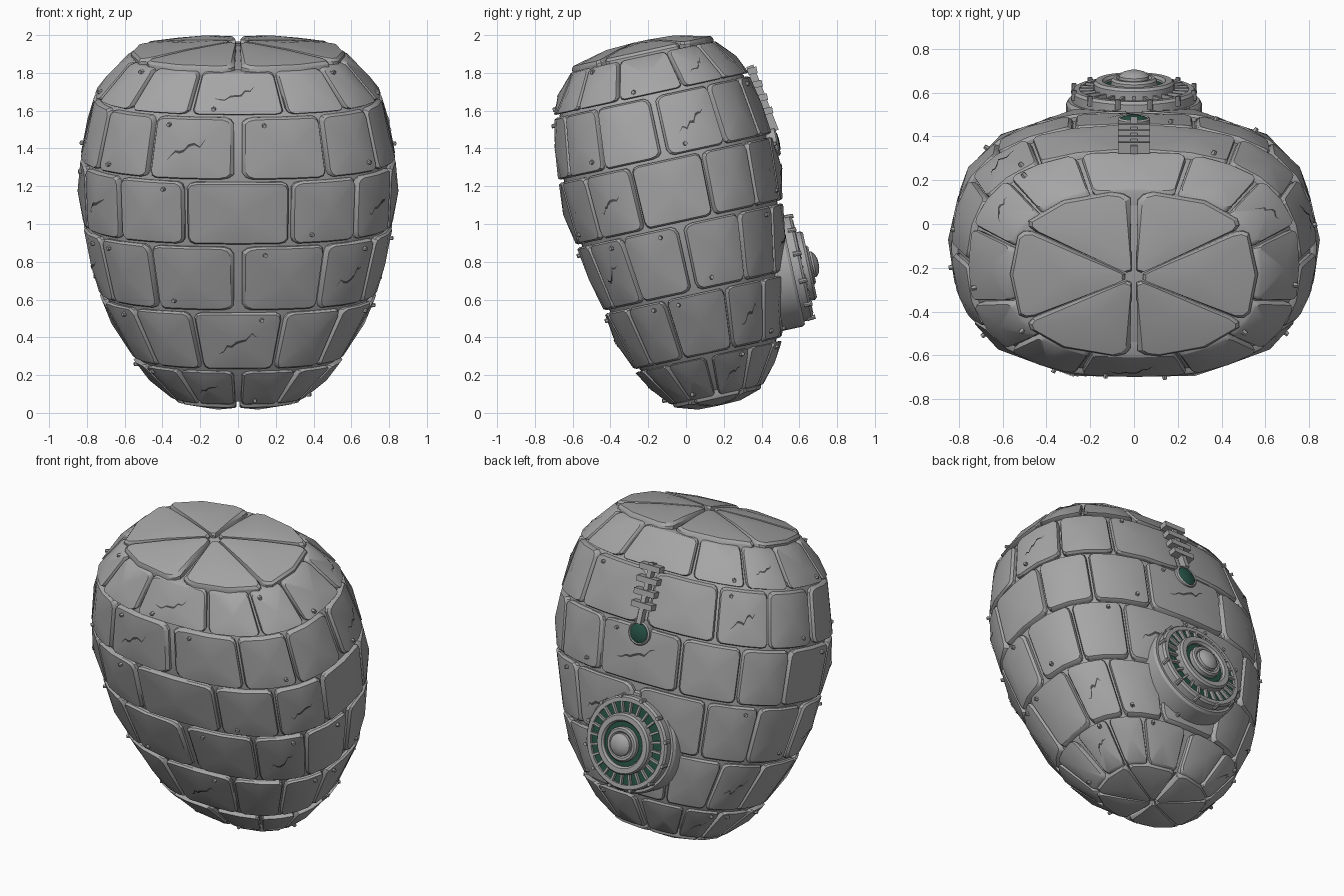
import bpy, bmesh, math, random
from mathutils import Vector, Matrix

random.seed(4)
if "Cube" in bpy.data.objects:
    bpy.data.objects.remove(bpy.data.objects["Cube"])

TILT = math.radians(12.3)
CENTRE = 0.18
COUNT = 12
# Body joints: height along the axis, half width, half depth
JOINTS = [(.05, .36, .25), (.275, .56, .40), (.613, .735, .49), (.985, .82, .56),
          (1.34, .835, .58), (1.68, .76, .53), (1.9, .58, .39)]


def material(name, colour):
    m = bpy.data.materials.new(name)
    m.use_nodes = True
    m.diffuse_color = (*colour, 1)
    m.node_tree.nodes["Principled BSDF"].inputs["Base Color"].default_value = (*colour, 1)
    return m


STONE = material("grey stone", (.38, .38, .38))
CRACK = material("dark crack", (.07, .07, .07))
GREEN = material("deep green", (.02, .085, .06))


def finish(bm, name, mat, angle=30):
    """Turn a bmesh into a smooth shaded object leaning forward."""
    bmesh.ops.recalc_face_normals(bm, faces=bm.faces)
    mesh = bpy.data.meshes.new(name)
    bm.to_mesh(mesh)
    bm.free()
    mesh.materials.append(mat)
    ob = bpy.data.objects.new(name, mesh)
    bpy.context.collection.objects.link(ob)
    ob.rotation_euler.x = TILT
    bpy.ops.object.select_all(action="DESELECT")
    ob.select_set(True)
    bpy.context.view_layer.objects.active = ob
    bpy.ops.object.shade_smooth_by_angle(angle=math.radians(angle))


def oval(t, a, b, h):
    """Point on a squarish oval, t running from the front towards +x."""
    s, c = math.sin(t), math.cos(t)
    return Vector((a * math.copysign(abs(s) ** .8, s),
                   CENTRE - b * math.copysign(abs(c) ** .8, c), h))


def wall_map(row, t0, t1):
    (h0, a0, b0), (h1, a1, b1) = JOINTS[row], JOINTS[row + 1]
    gap_t, gap_h = .009 / ((a0 + a1) / 2), .008

    def place(u, v, lift):
        f = (v + 1) / 2
        t = t0 + gap_t + (t1 - t0 - 2 * gap_t) * (u + 1) / 2
        a, b = a0 + (a1 - a0) * f, b0 + (b1 - b0) * f
        return oval(t, a + lift, b + lift, h0 + gap_h + (h1 - h0 - 2 * gap_h) * f)
    return place


def cap_map(joint, pole, t0, t1):
    h, a, b = joint
    side = 1 if pole > 1 else -1

    def place(u, v, lift):
        s = .07 + .89 * (v + 1) / 2
        t = (t0 + t1) / 2 + (t1 - t0) / 2 * u * (1 - .022 / s)
        return oval(t, a * s, b * s, pole + (h - pole) * s ** 1.6 + side * lift)
    return place


QUARTER = [(1, 0), (1, .78), (.95, .93), (.84, 1)]
OUTLINE = [p for i in range(4) for p in
           [[(x, y), (-y, x), (-x, -y), (y, -x)][i] for x, y in QUARTER]]


def add_block(bm, place, bulge):
    """Chamfered stone with a raised centre."""
    rings = [[bm.verts.new(place(u * k, v * k, d)) for u, v in OUTLINE]
             for k, d in ((1, -.07), (1, -.014), (.95, .0))]
    n = len(OUTLINE)
    for lo, hi in zip(rings, rings[1:]):
        for i in range(n):
            bm.faces.new((lo[i], lo[(i + 1) % n], hi[(i + 1) % n], hi[i]))
    top = bm.verts.new(place(0, 0, bulge))
    for i in range(n):
        bm.faces.new((rings[2][i], rings[2][(i + 1) % n], top))


def on_block(place, u, v, bulge, lift):
    """Point on the raised face of a stone, pushed out by lift."""
    m = max(abs(u), abs(v), .001)
    return place(0, 0, bulge + lift).lerp(place(u / m * .95, v / m * .95, lift), m)


def add_crack(bm, place, bulge):
    """Jagged thin strip running diagonally over a stone."""
    steps, prev = 9, None
    for i in range(steps):
        u = -.55 + 1.0 * i / (steps - 1)
        v = u * .6 + random.uniform(-.13, .13)
        w = .05 * math.sin(math.pi * (i + .4) / steps)
        pair = [bm.verts.new(on_block(place, u, v + k * w, bulge, .004)) for k in (-1, 1)]
        if prev:
            bm.faces.new((prev[0], pair[0], pair[1], prev[1]))
        prev = pair


def add_peg(bm, at, axis, r, depth, sides=6):
    turn = axis.to_track_quat("Z", "Y").to_matrix().to_4x4()
    bmesh.ops.create_cone(bm, cap_ends=True, segments=sides, radius1=r, radius2=r * .8,
                          depth=depth, matrix=Matrix.Translation(at) @ turn)


def add_box(bm, matrix, size):
    bmesh.ops.create_cube(bm, size=1, matrix=matrix @ Matrix.Diagonal((*size, 1)))


def lathe(name, mat, profile, height, sides=40):
    """Spin (radius, reach) points around the rearward axis."""
    bm = bmesh.new()
    verts = [bm.verts.new((r, y, height)) for r, y in profile]
    edges = [bm.edges.new(p) for p in zip(verts, verts[1:])]
    bmesh.ops.spin(bm, geom=verts + edges, cent=(0, 0, height), axis=(0, 1, 0),
                   angle=math.tau, steps=sides)
    bmesh.ops.remove_doubles(bm, verts=bm.verts, dist=.0005)
    finish(bm, name, mat)


# Inner core behind the joints
bm = bmesh.new()
loops = [[bm.verts.new(oval(math.tau * i / 48, a - .03, b - .03, min(max(h, .07), 1.88)))
          for i in range(48)] for h, a, b in JOINTS]
for lo, hi in zip(loops, loops[1:]):
    for i in range(48):
        bm.faces.new((lo[i], lo[(i + 1) % 48], hi[(i + 1) % 48], hi[i]))
for loop, h in ((loops[0], .03), (loops[-1], 1.95)):
    pole = bm.verts.new((0, CENTRE, h))
    for i in range(48):
        bm.faces.new((loop[i], loop[(i + 1) % 48], pole))
finish(bm, "inner_core", STONE)

# Stone courses with cracks and pebbles
cracks, pebbles = bmesh.new(), bmesh.new()
step = math.tau / COUNT
for row in range(len(JOINTS) - 1):
    bm = bmesh.new()
    shift = .5 if row % 2 else 0
    for k in range(COUNT):
        place = wall_map(row, (k - shift) * step, (k + 1 - shift) * step)
        bulge = .022
        add_block(bm, place, bulge)
        if k % 4 == (row + 3) % 4:
            add_crack(cracks, place, bulge)
        if random.random() < .6:
            u, v = random.choice(((-.5, -.75), (.5, .8), (-.6, .8), (.6, -.7)))
            at = on_block(place, u, v, bulge, .004)
            add_peg(pebbles, at, on_block(place, u, v, bulge, .05) - at, .013, .022)
    finish(bm, f"stone_course_{row + 1}", STONE)
finish(cracks, "surface_cracks", CRACK)
finish(pebbles, "pebbles", STONE)

# Wedge stones closing the top and bottom
for name, joint, pole, bulge in (("top_cap", (1.915, .59, .40), 1.975, .012),
                                 ("bottom_cap", (.045, .36, .25), .0, .012)):
    bm = bmesh.new()
    for k in range(6):
        add_block(bm, cap_map(joint, pole, k * math.tau / 6, (k + 1) * math.tau / 6), bulge)
    finish(bm, name, STONE)

# Round device on the back
HUB = .625
lathe("device_drum", STONE, [(0, .55), (.31, .55), (.31, .70), (.3, .715), (.285, .715),
      (.285, .755), (.275, .768), (.25, .768), (.25, .735), (0, .735)], HUB)
lathe("device_outer_channel", GREEN, [(.252, .74), (.252, .752), (0, .752)], HUB)
lathe("device_middle_ring", STONE, [(.185, .73), (.185, .795), (.175, .808), (.145, .808),
      (.135, .795), (.135, .73)], HUB)
lathe("device_inner_channel", GREEN, [(.14, .74), (.14, .785), (0, .785)], HUB)
lathe("device_hub", STONE, [(.105, .75), (.105, .81), (.095, .82), (.08, .82), (.07, .812),
      (.068, .83), (.05, .845), (.025, .853), (0, .855)], HUB)

spokes, pegs = bmesh.new(), bmesh.new()
for i in range(24):
    spin = Matrix.Translation((0, 0, HUB)) @ Matrix.Rotation(i * math.tau / 24, 4, "Y")
    add_box(spokes, spin @ Matrix.Translation((.217, .757, 0)), (.07, .03, .014))
    if i % 2:
        add_peg(pegs, spin @ Vector((.283, .755, 0)), Vector((0, 1, 0)), .014, .045, 8)
finish(spokes, "device_spokes", STONE)
finish(pegs, "device_pegs", STONE)

# Green lens with its rim
LENS = 1.30
lathe("lens_rim", STONE, [(0, .68), (.074, .68), (.074, .775), (.066, .783), (.058, .775),
      (.058, .74)], LENS, 28)
lathe("lens", GREEN, [(.06, .75), (.06, .778), (.04, .787), (0, .79)], LENS, 28)

# Ladder of bars above the lens
bm = bmesh.new()
for i in range(4):
    add_box(bm, Matrix.Translation((0, .765 - .012 * i, 1.47 + .075 * i)), (.145, .05, .035))
lean = Matrix.Rotation(math.radians(9), 4, "X")
add_box(bm, Matrix.Translation((0, .75, 1.54)) @ lean, (.03, .04, .37))
finish(bm, "ladder_bars", STONE)
